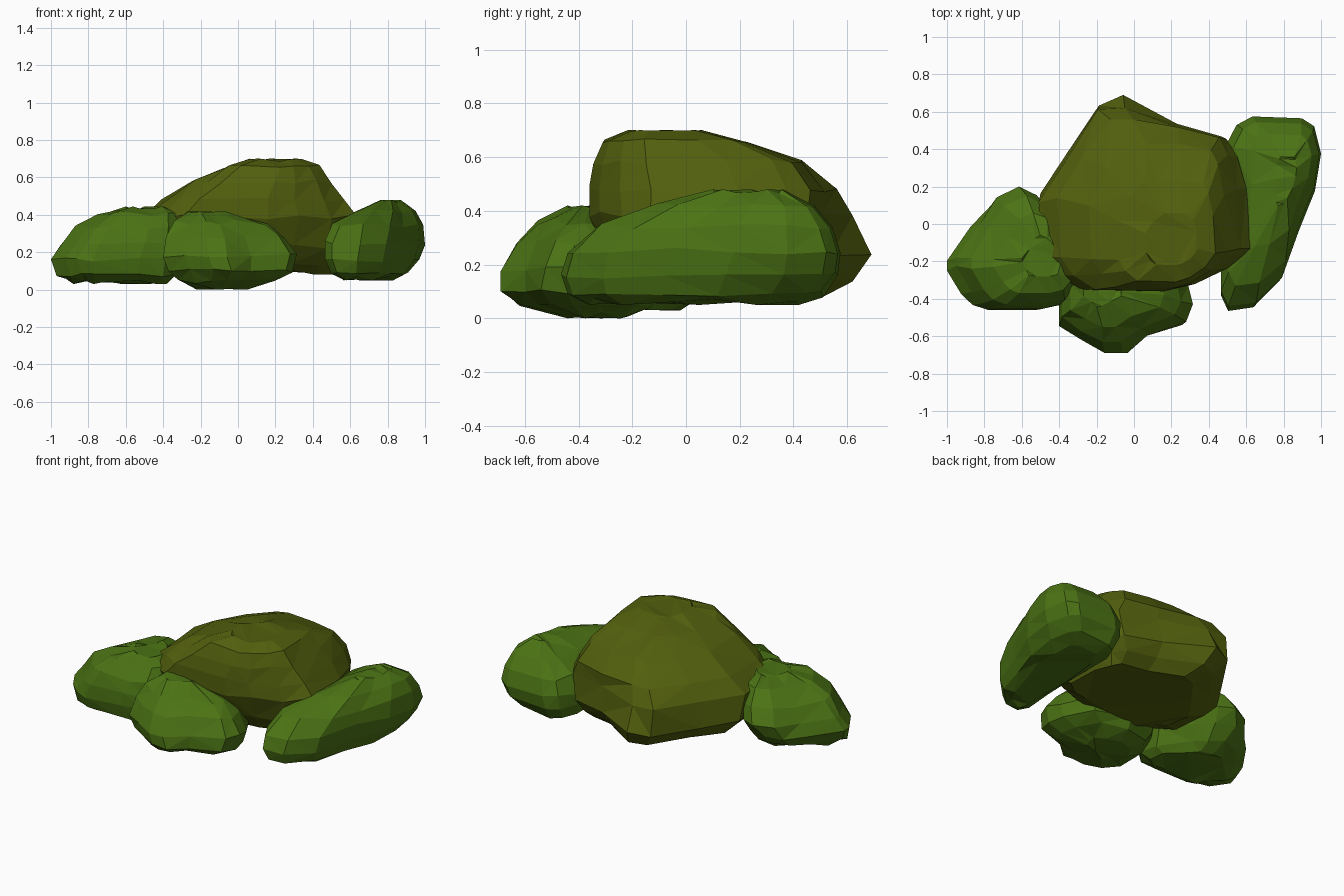
import bpy, bmesh, random

random.seed(11)


def material(name, rgb):
    m = bpy.data.materials.new(name)
    m.diffuse_color = (*rgb, 1)
    return m


def bush(name, outline, levels, mat, jitter=0.013):
    """Loft a plan outline through levels (z, x0, x1, y0, y1, blunt), roughened and faceted.
    blunt < 1 flattens the back of that level."""
    xs, ys = [p[0] for p in outline], [p[1] for p in outline]
    bm = bmesh.new()
    rings = []
    for i, (z, x0, x1, y0, y1, blunt) in enumerate(levels):
        ring = []
        for k, (x, y) in enumerate(outline):
            u = (x - min(xs)) / (max(xs) - min(xs))
            v = min(1, (y - min(ys)) / (max(ys) - min(ys)) / blunt)
            dx, dy, dz = (random.uniform(-jitter, jitter) for _ in range(3))
            # keep the outer extremes exact
            dx *= 4 * u * (1 - u)
            dy *= 4 * v * (1 - v)
            if i == 0:
                dz = abs(dz) * 2 if k % 3 else 0
            elif i == len(levels) - 1:
                dz = -abs(dz) * 1.5 if k % 3 else 0
            ring.append(bm.verts.new((x0 + u * (x1 - x0) + dx, y0 + v * (y1 - y0) + dy, z + dz)))
        rings.append(ring)
    n = len(outline)
    for a, b in zip(rings, rings[1:]):
        for k in range(n):
            bm.faces.new((a[k], a[(k + 1) % n], b[(k + 1) % n], b[k]))
    bm.faces.new(rings[0][::-1])
    bm.faces.new(rings[-1])
    bmesh.ops.triangulate(bm, faces=bm.faces[:])
    bmesh.ops.recalc_face_normals(bm, faces=bm.faces[:])
    me = bpy.data.meshes.new(name)
    bm.to_mesh(me)
    bm.free()
    me.materials.append(mat)
    ob = bpy.data.objects.new(name, me)
    bpy.context.collection.objects.link(ob)
    return ob


olive = material("olive leaves", (0.085, 0.115, 0.004))
green = material("green leaves", (0.07, 0.17, 0.007))

# Large central bush
bush("main_bush",
     [(-0.05, 0.70), (-0.19, 0.64), (-0.37, 0.36), (-0.52, 0.14), (-0.50, -0.18),
      (-0.42, -0.27), (-0.28, -0.35), (0.15, -0.36), (0.32, -0.32), (0.50, -0.24),
      (0.63, -0.13), (0.60, 0.2), (0.55, 0.38), (0.49, 0.47), (0.24, 0.53)],
     [(0.08, -0.28, 0.50, -0.12, 0.51, 1), (0.14, -0.40, 0.54, -0.22, 0.62, 1),
      (0.23, -0.50, 0.60, -0.30, 0.69, 1), (0.39, -0.51, 0.63, -0.36, 0.62, 0.95),
      (0.48, -0.41, 0.57, -0.36, 0.56, 0.88), (0.58, -0.24, 0.50, -0.345, 0.43, 0.82),
      (0.655, -0.09, 0.435, -0.31, 0.23, 0.8), (0.70, 0.06, 0.34, -0.22, 0.06, 0.8)], olive)

# Left bush
bush("left_bush",
     [(-0.66, 0.20), (-0.78, 0.14), (-0.87, 0.01), (-1.0, -0.17), (-1.0, -0.23),
      (-0.92, -0.37), (-0.86, -0.43), (-0.78, -0.46), (-0.53, -0.46), (-0.40, -0.43),
      (-0.32, -0.34), (-0.34, -0.15), (-0.48, 0.06), (-0.55, 0.15)],
     [(0.03, -0.88, -0.38, -0.36, -0.02, 1), (0.08, -0.97, -0.33, -0.44, 0.07, 1),
      (0.16, -1.0, -0.31, -0.46, 0.15, 1), (0.24, -0.95, -0.30, -0.455, 0.2, 1),
      (0.33, -0.87, -0.30, -0.43, 0.15, 1), (0.405, -0.75, -0.33, -0.37, 0.06, 1),
      (0.445, -0.60, -0.38, -0.28, -0.06, 1)], green)

# Front bush
bush("front_bush",
     [(-0.40, -0.33), (-0.40, -0.54), (-0.28, -0.62), (-0.15, -0.69), (-0.05, -0.69),
      (0.07, -0.60), (0.28, -0.53), (0.315, -0.43), (0.29, -0.32), (0.18, -0.14),
      (-0.05, -0.08), (-0.28, -0.14)],
     [(0.0, -0.22, 0.06, -0.44, -0.22, 1), (0.045, -0.32, 0.20, -0.62, -0.13, 1),
      (0.10, -0.37, 0.29, -0.69, -0.09, 1), (0.18, -0.40, 0.315, -0.69, -0.08, 1),
      (0.28, -0.385, 0.25, -0.63, -0.10, 1), (0.36, -0.34, 0.16, -0.55, -0.16, 1),
      (0.42, -0.27, -0.06, -0.44, -0.24, 1)], green)

# Long right bush, sloping down towards the front
bush("right_bush",
     [(0.50, -0.46), (0.46, -0.38), (0.46, -0.20), (0.47, 0.1), (0.49, 0.42),
      (0.54, 0.53), (0.62, 0.575), (0.90, 0.565), (0.96, 0.52), (1.0, 0.37),
      (0.97, 0.16), (0.88, -0.06), (0.79, -0.30), (0.64, -0.44)],
     [(0.05, 0.56, 0.83, -0.36, 0.42, 1), (0.09, 0.50, 0.91, -0.44, 0.51, 1),
      (0.16, 0.465, 0.97, -0.465, 0.565, 1), (0.25, 0.465, 1.0, -0.44, 0.575, 1),
      (0.34, 0.505, 0.99, -0.33, 0.545, 1), (0.42, 0.62, 0.95, -0.12, 0.48, 1),
      (0.48, 0.76, 0.87, 0.10, 0.36, 1)], green)
